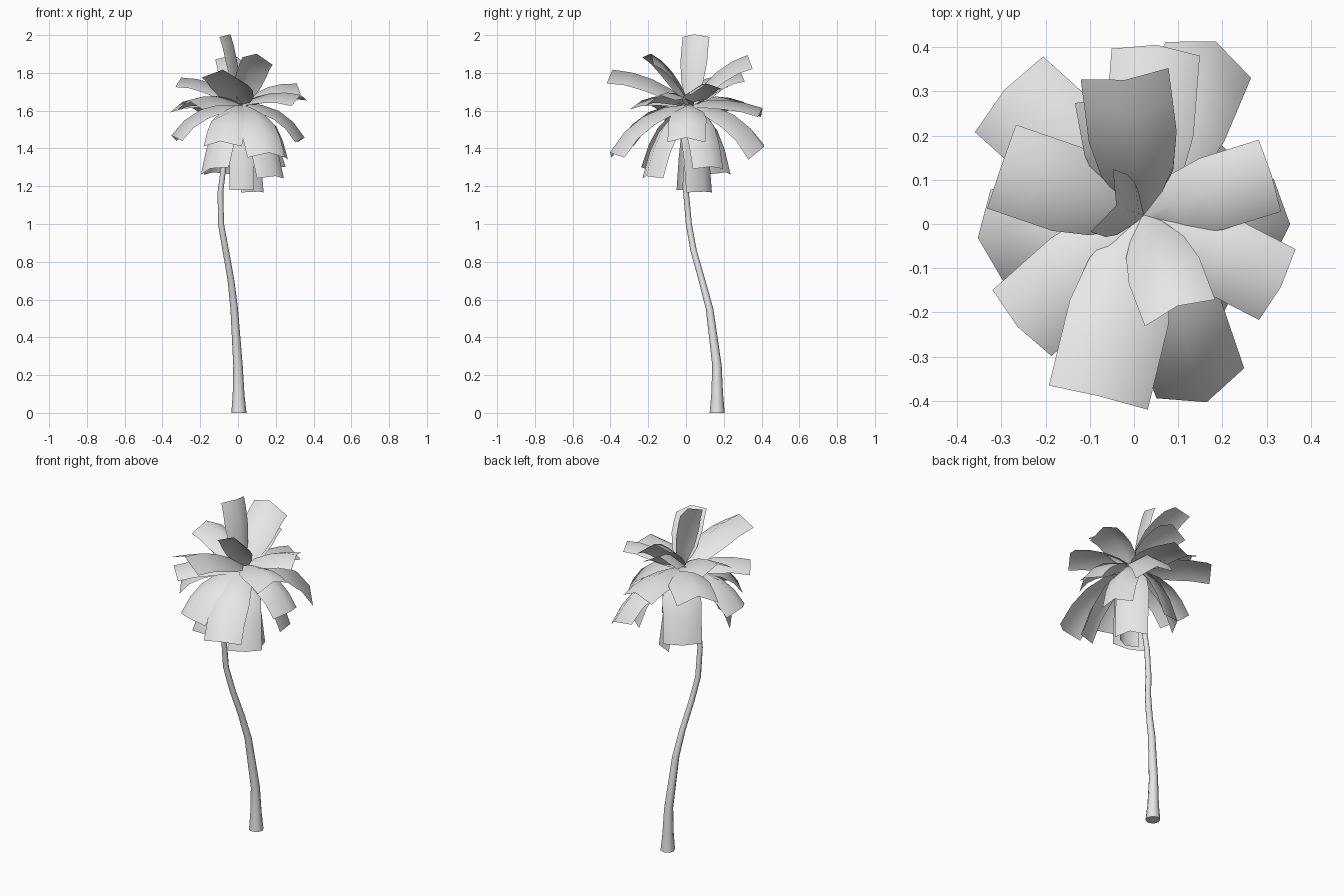
import bpy
import bmesh
import math
from mathutils import Vector

old = bpy.data.objects.get("Cube")
if old:
    bpy.data.objects.remove(old, do_unlink=True)

grey = bpy.data.materials.new("pale_grey")
grey.use_nodes = True
colour = (0.8, 0.8, 0.8, 1)
grey.diffuse_color = colour
grey.node_tree.nodes["Principled BSDF"].inputs["Base Color"].default_value = colour

UP = Vector((0, 0, 1))
CROWN = Vector((0.02, 0.02, 1.63))


def finish(bm, name):
    """Turn a bmesh into a smooth shaded object."""
    mesh = bpy.data.meshes.new(name)
    bm.to_mesh(mesh)
    bm.free()
    mesh.materials.append(grey)
    obj = bpy.data.objects.new(name, mesh)
    bpy.context.collection.objects.link(obj)
    bpy.ops.object.select_all(action='DESELECT')
    obj.select_set(True)
    bpy.context.view_layer.objects.active = obj
    bpy.ops.object.shade_smooth_by_angle(angle=math.radians(70))
    return obj


def loft(bm, rows, closed=False):
    """Bridge neighbouring rows of vertices with quads."""
    for low, high in zip(rows, rows[1:]):
        count = len(low)
        for i in range(count if closed else count - 1):
            j = (i + 1) % count
            bm.faces.new((low[i], low[j], high[j], high[i]))


def make_trunk(path, sides=8):
    """Tapered, leaning trunk from (x, y, z, radius) stations."""
    bm = bmesh.new()
    rings = []
    for x, y, z, radius in path:
        ring = []
        for i in range(sides):
            angle = math.tau * i / sides
            ring.append(bm.verts.new((x + radius * math.cos(angle),
                                      y + radius * math.sin(angle), z)))
        rings.append(ring)
    loft(bm, rings, closed=True)
    bm.faces.new(rings[0][::-1])
    bm.faces.new(rings[-1])
    return finish(bm, "trunk")


def make_frond(name, tip, tilt=0.0, width=0.21, steps=4):
    """Broad arched leaf, folded along its midrib, from the crown to its tip."""
    reach = tip - CROWN
    flat = Vector((reach.x, reach.y, 0))
    side = UP.cross(flat).normalized()
    drooping = reach.z < -0.1
    # control point of the arch
    bend = CROWN + flat * (0.68 if drooping else 0.5)
    bend.z += reach.z * (0.3 if drooping else 0.6) + 0.055

    bm = bmesh.new()
    rows = []
    for i in range(steps + 1):
        t = i / steps
        centre = CROWN * (1 - t) ** 2 + bend * 2 * t * (1 - t) + tip * t * t
        tangent = (bend - CROWN) * (1 - t) + (tip - bend) * t
        normal = tangent.cross(side).normalized()
        half = width / 2 * (0.25 + 0.75 * math.sin(min(1, t * 2.2) * math.pi / 2))
        across = side * half + UP * tilt * t / 2
        fold = normal * half * 0.5
        rows.append([bm.verts.new(centre - across - fold * 0.7),
                     bm.verts.new(centre + fold * 0.3),
                     bm.verts.new(centre + across - fold * 0.7)])
    loft(bm, rows)
    for face in bm.faces:
        face.normal_update()
    if sum(f.normal.z for f in bm.faces) < 0:
        bmesh.ops.reverse_faces(bm, faces=bm.faces[:])
    return finish(bm, name)


make_trunk([
    (0.005, 0.165, 0, 0.04), (0.003, 0.165, 0.1, 0.031),
    (0, 0.164, 0.25, 0.025),
    (-0.02, 0.125, 0.55, 0.02), (-0.037, 0.085, 0.7, 0.018),
    (-0.065, 0.04, 0.86, 0.017), (-0.09, 0.015, 1, 0.016),
    (-0.093, 0, 1.17, 0.015), (-0.07, -0.01, 1.35, 0.014),
    (0.02, 0.02, 1.63, 0.012)])

# each frond: tip position, then sideways tilt and width where they differ
tiers = {
    "upright_frond": [
        (-0.05, 0.045, 2, 0, 0.15), (0.1, -0.19, 1.89, -0.04, 0.17),
        (-0.02, 0.33, 1.88, 0.05, 0.2), (-0.03, 0.29, 1.79)],
    "spreading_frond": [
        (-0.08, -0.39, 1.8, -0.03, 0.23), (0.33, -0.14, 1.67, 0.03, 0.18),
        (0.31, 0.11, 1.73, 0.03, 0.17), (-0.3, 0.13, 1.76, 0, 0.2),
        (-0.26, -0.23, 1.64, 0, 0.2), (-0.29, 0.3, 1.63, 0, 0.23),
        (0.05, 0.4, 1.6, 0, 0.2)],
    "drooping_frond": [
        (0.16, -0.39, 1.37), (0.34, 0, 1.45, 0, 0.2), (-0.34, -0.03, 1.46),
        (0.18, 0.4, 1.4, 0.08), (-0.09, -0.34, 1.43)],
    "hanging_frond": [
        (-0.14, -0.21, 1.29, 0.04, 0.18), (0.24, 0.13, 1.3, 0, 0.18),
        (0.19, -0.2, 1.25, 0, 0.18), (-0.12, 0.2, 1.27),
        (0.02, -0.04, 1.18, 0, 0.13), (0.1, 0.09, 1.17, 0, 0.18)],
}
for tier, fronds in tiers.items():
    for number, (x, y, z, *shape) in enumerate(fronds, 1):
        make_frond(f"{tier}_{number}", Vector((x, y, z)), *shape)
